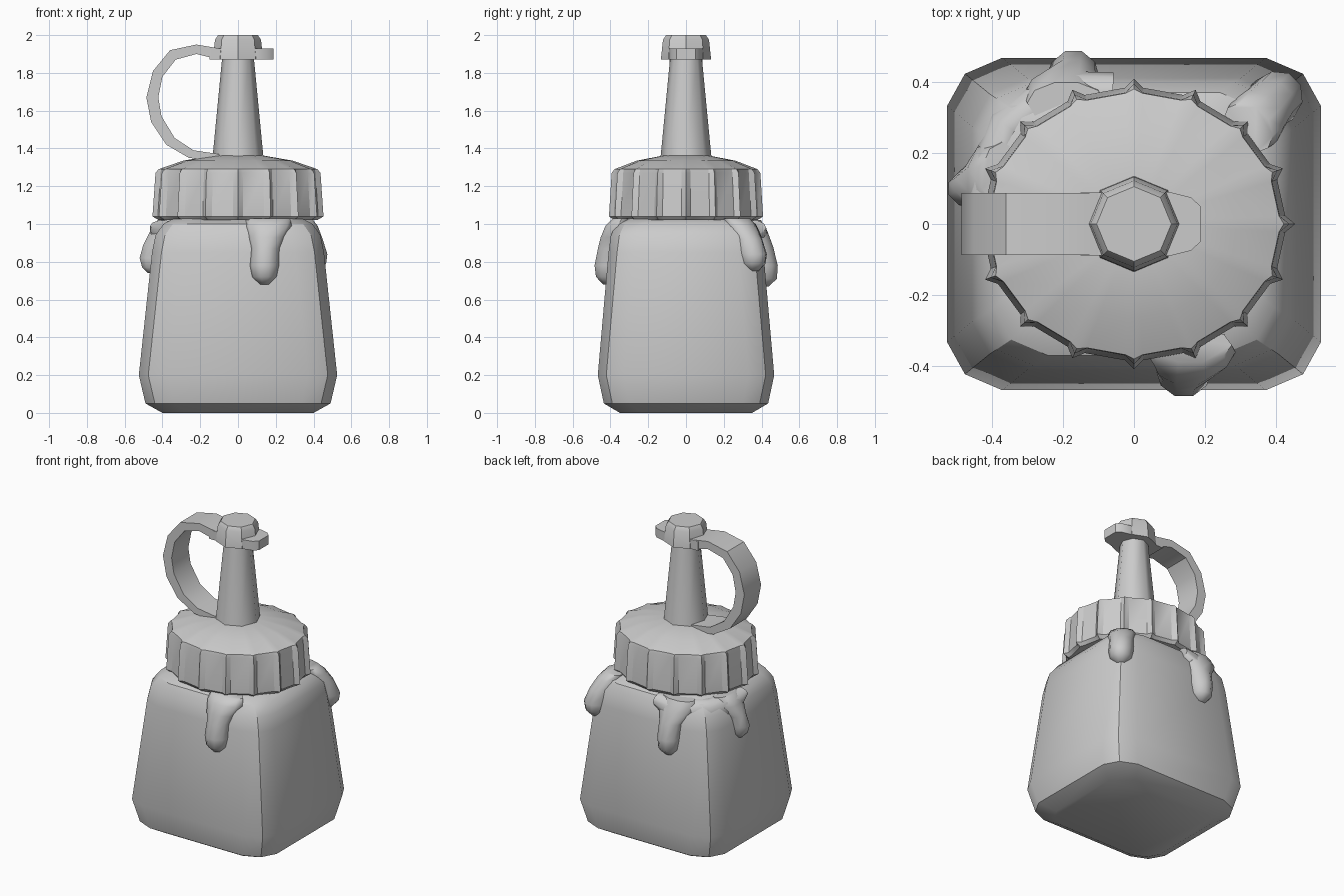
import bpy, bmesh
from math import sin, cos, pi, radians
from mathutils import Vector

if "Cube" in bpy.data.objects:
    bpy.data.objects.remove(bpy.data.objects["Cube"])


def loft(name, rings, angle=30):
    """Skin a closed mesh through equal-length rings of points."""
    bm = bmesh.new()
    vs = [[bm.verts.new(p) for p in r] for r in rings]
    n = len(vs[0])
    for a, b in zip(vs, vs[1:]):
        for i in range(n):
            j = (i + 1) % n
            bm.faces.new((a[i], a[j], b[j], b[i]))
    bm.faces.new(vs[0][::-1])
    bm.faces.new(vs[-1])
    bmesh.ops.recalc_face_normals(bm, faces=bm.faces)
    me = bpy.data.meshes.new(name)
    bm.to_mesh(me)
    bm.free()
    ob = bpy.data.objects.new(name, me)
    bpy.context.collection.objects.link(ob)
    bpy.ops.object.select_all(action='DESELECT')
    ob.select_set(True)
    bpy.context.view_layer.objects.active = ob
    bpy.ops.object.shade_smooth_by_angle(angle=radians(angle))
    return ob


def ring(r, z, n=8):
    return [(r * cos(2 * pi * i / n), r * sin(2 * pi * i / n), z) for i in range(n)]


# Bottle body: tapered box with faceted corners
def body_ring(z, hx, hy, k=1.0):
    q = [(hx, hy - .135 * k), (hx - .05 * k, hy - .045 * k), (hx - .155 * k, hy)]
    pts = q + [(-x, y) for x, y in q[::-1]]
    pts += [(-x, -y) for x, y in pts]
    return [(x, y, z) for x, y in pts]


loft("bottle_body", [body_ring(*a) for a in (
    (0, .40, .35, .8), (.05, .49, .435), (.2, .525, .467), (.85, .455, .41),
    (.94, .437, .398), (1.0, .395, .37), (1.03, .34, .32))])


# Screw cap: sixteen pointed ridges around a shallow dome
def cap_ring(z, s, notch=.94):
    pts = []
    for k in range(16):
        for da, f in ((-3.5, notch), (0, 1), (3.5, notch)):
            a = radians(k * 22.5 + da)
            pts.append((.455 * s * f * cos(a), .41 * s * f * sin(a), z))
    return pts


loft("screw_cap", [cap_ring(*a) for a in (
    (1.02, .92, .98), (1.04, .995), (1.27, .96), (1.29, .925, .97),
    (1.335, .64, 1), (1.362, .3, 1))])

# Nozzle and its stopper
loft("nozzle", [ring(.137, 1.34), ring(.133, 1.37), ring(.083, 1.89)], 50)
loft("stopper", [ring(.133, 1.87), ring(.122, 1.975), ring(.105, 2.0)])

# Pull tab on the stopper
tab = [(-.15, -.088), (.1, -.09), (.16, -.075), (.187, -.05),
       (.187, .05), (.16, .075), (.1, .09), (-.15, .088)]
loft("stopper_tab", [[(x, y, z) for x, y in tab] for z in (1.87, 1.93)])

# Strap looping from the stopper to the cap: outer and inner edge points
strap = [(-.1, 1.93, -.1, 1.87), (-.22, 1.95, -.22, 1.9), (-.36, 1.92, -.33, 1.87),
         (-.45, 1.81, -.4, 1.78), (-.485, 1.67, -.422, 1.67), (-.46, 1.54, -.405, 1.57),
         (-.38, 1.42, -.335, 1.455), (-.26, 1.35, -.235, 1.39), (-.1, 1.33, -.1, 1.37)]
loft("strap", [[(a, -.087, b), (a, .087, b), (c, .087, d), (c, -.087, d)]
               for a, b, c, d in strap])


# Drips: elliptical rings running down the body, facing a given direction
def drip(name, facing, rows):
    n = Vector((cos(radians(facing)), sin(radians(facing)), 0))
    t = Vector((-n.y, n.x, 0))
    rings = []
    for x, y, z, w, d in rows:
        c = Vector((x, y, z))
        rings.append([c + t * w * cos(pi * i / 5) + n * d * sin(pi * i / 5)
                      for i in range(10)])
    loft(name, rings, 60)


drip("drip_front", -90, [
    (.16, -.34, 1.03, .115, .05), (.16, -.36, .99, .125, .07), (.15, -.38, .93, .1, .075),
    (.145, -.395, .87, .078, .075), (.14, -.405, .78, .08, .083),
    (.14, -.41, .72, .068, .07), (.14, -.41, .68, .028, .03)])
drip("drip_back_right", 45, [
    (.32, .27, 1.03, .08, .06), (.34, .29, .99, .085, .08), (.37, .325, .92, .075, .085),
    (.395, .35, .84, .075, .085), (.4, .355, .79, .065, .07), (.4, .355, .75, .028, .03)])
drip("drip_back", 90, [
    (-.19, .34, 1.02, .11, .06), (-.19, .365, .96, .12, .07), (-.175, .39, .88, .08, .075),
    (-.17, .405, .78, .075, .085), (-.17, .41, .71, .065, .075), (-.17, .41, .67, .028, .03)])
drip("drip_left", 180, [
    (-.37, .13, 1.02, .1, .06), (-.4, .125, .96, .11, .07), (-.43, .11, .89, .065, .075),
    (-.445, .1, .82, .058, .08), (-.45, .1, .77, .05, .06), (-.45, .1, .74, .025, .03)])

# Spill joining the back and left drips around the corner
spill = [(-.06, .36, .04), (-.16, .365, .085), (-.27, .33, .085), (-.35, .27, .08),
         (-.385, .18, .08), (-.40, .08, .07), (-.40, .02, .03)]
rings = []
for i, (x, y, h) in enumerate(spill):
    a, b = spill[max(i - 1, 0)], spill[min(i + 1, len(spill) - 1)]
    out = Vector((a[1] - b[1], b[0] - a[0], 0)).normalized()
    if out.dot(Vector((x, y, 0))) < 0:
        out = -out
    rings.append([Vector((x, y, 1.02 - h)) + out * .065 * cos(pi * k / 5)
                  + Vector((0, 0, h * sin(pi * k / 5))) for k in range(10)])
loft("drip_spill", rings, 60)
